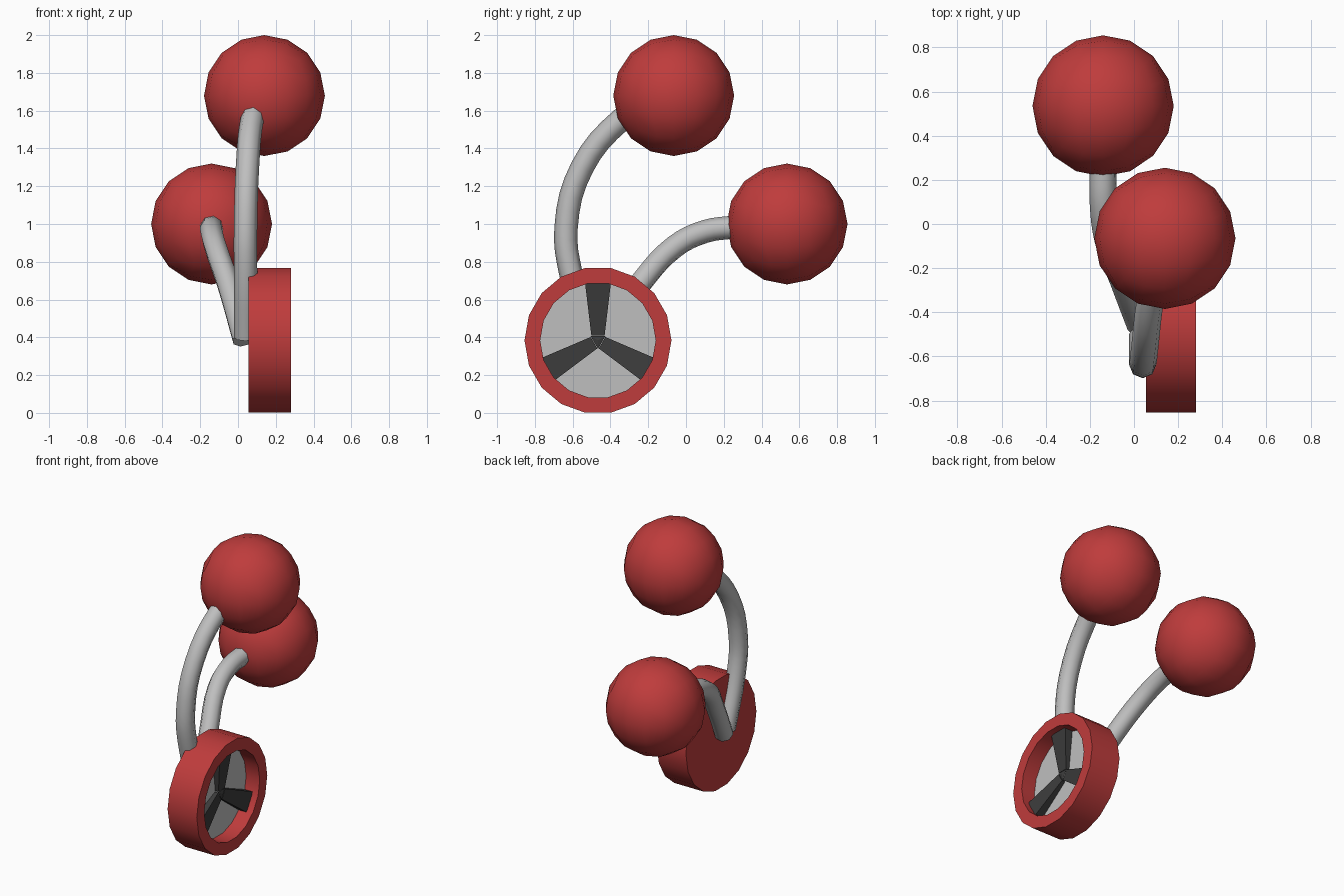
import bpy, bmesh
from math import pi, cos, sin, radians
from mathutils import Vector, Matrix

cube = bpy.data.objects.get("Cube")
if cube:
    bpy.data.objects.remove(cube, do_unlink=True)


def material(name, rgb):
    m = bpy.data.materials.new(name)
    m.use_nodes = True
    m.diffuse_color = (*rgb, 1)
    m.node_tree.nodes["Principled BSDF"].inputs["Base Color"].default_value = (*rgb, 1)
    return m


RED = material("red", (0.52, 0.045, 0.045))
GREY = material("light grey", (0.52, 0.52, 0.52))
DARK = material("dark grey", (0.045, 0.045, 0.045))

HUB_Y, HUB_Z = -0.466, 0.384


def finish(obj, angle=None):
    bpy.ops.object.select_all(action='DESELECT')
    obj.select_set(True)
    bpy.context.view_layer.objects.active = obj
    if angle:
        bpy.ops.object.shade_smooth_by_angle(angle=radians(angle))
    return obj


def mesh_object(name, bm, mats, angle=None):
    bmesh.ops.recalc_face_normals(bm, faces=bm.faces[:])
    mesh = bpy.data.meshes.new(name)
    bm.to_mesh(mesh)
    bm.free()
    for m in mats:
        mesh.materials.append(m)
    obj = bpy.data.objects.new(name, mesh)
    bpy.context.collection.objects.link(obj)
    return finish(obj, angle)


def ball(name, center, radius=0.32):
    # rounded cube projected onto a sphere
    bm = bmesh.new()
    bmesh.ops.create_cube(bm, size=2)
    bmesh.ops.subdivide_edges(bm, edges=bm.edges[:], cuts=3, use_grid_fill=True)
    for v in bm.verts:
        v.co = Vector([sin(c * pi / 4) / cos(c * pi / 4) for c in v.co])
        v.co = v.co.normalized() * radius + Vector(center)
    return mesh_object(name, bm, [RED], 60)


def tube(name, points, radius=0.062):
    curve = bpy.data.curves.new(name, 'CURVE')
    curve.dimensions = '3D'
    curve.resolution_u = 4
    curve.bevel_depth = radius
    curve.bevel_resolution = 2
    curve.use_fill_caps = True
    spline = curve.splines.new('BEZIER')
    spline.bezier_points.add(len(points) - 1)
    for bp, p in zip(spline.bezier_points, points):
        bp.co = p
        bp.handle_left_type = bp.handle_right_type = 'AUTO'
    curve.materials.append(GREY)
    obj = bpy.data.objects.new(name, curve)
    bpy.context.collection.objects.link(obj)
    finish(obj)
    bpy.ops.object.convert(target='MESH')
    return finish(bpy.context.view_layer.objects.active, 50)


# Round housing with a recessed grey floor, turned about the x axis
SIDES = 18
FLOOR_X = 0.175
bm = bmesh.new()
rings = []
for r, x in [(0.389, 0.055), (0.389, 0.28), (0.306, 0.28), (0.306, FLOOR_X)]:
    rings.append([bm.verts.new((x, HUB_Y + r * cos(2 * pi * i / SIDES),
                                HUB_Z + r * sin(2 * pi * i / SIDES)))
                  for i in range(SIDES)])
for a, b in zip(rings, rings[1:]):
    for i in range(SIDES):
        j = (i + 1) % SIDES
        bm.faces.new((a[i], a[j], b[j], b[i]))
bm.faces.new(rings[0])
bm.faces.new(rings[-1]).material_index = 1
mesh_object("housing", bm, [RED, GREY], 30)


# Three wedge blades, rising from the hub to the rim
def blade(name, angle):
    bm = bmesh.new()
    bottom, top = [], []
    for r, half, height in [(0.025, 0.035, 0.025), (0.308, 0.069, 0.06)]:
        for side in (-1, 1):
            bottom.append(bm.verts.new((0, side * half, r)))
            top.append(bm.verts.new((height, side * half, r)))
    order = (0, 1, 3, 2)
    bm.faces.new([bottom[i] for i in order])
    bm.faces.new([top[i] for i in order])
    for i, j in zip(order, order[1:] + order[:1]):
        bm.faces.new((bottom[i], bottom[j], top[j], top[i]))
    place = Matrix.Translation((FLOOR_X, HUB_Y, HUB_Z)) @ Matrix.Rotation(angle, 4, 'X')
    bm.transform(place)
    mesh_object(name, bm, [DARK])


for n in range(3):
    blade(f"blade_{n + 1}", n * 2 * pi / 3)

# Small three-sided hub cap between the blades
bm = bmesh.new()
apex = bm.verts.new((FLOOR_X + 0.03, HUB_Y, HUB_Z))
base = [bm.verts.new((FLOOR_X + 0.024, HUB_Y + 0.045 * cos(a), HUB_Z + 0.045 * sin(a)))
        for a in (radians(30), radians(150), radians(270))]
for i in range(3):
    bm.faces.new((base[i], base[(i + 1) % 3], apex))
bm.faces.new(base)
mesh_object("hub_cap", bm, [DARK])

# Curved arms, joined behind the housing
tube("upper_arm", [(0.04, -0.50, 0.40), (0.04, -0.61, 0.74), (0.04, -0.635, 0.98),
                   (0.05, -0.55, 1.30), (0.075, -0.34, 1.555), (0.10, -0.22, 1.63)])
tube("lower_arm", [(0.03, -0.46, 0.39), (-0.05, -0.25, 0.675), (-0.12, -0.06, 0.88),
                   (-0.14, 0.10, 0.96), (-0.14, 0.26, 0.985)])

# Balls at the arm ends
ball("upper_ball", (0.14, -0.065, 1.68))
ball("lower_ball", (-0.14, 0.535, 1.0))
